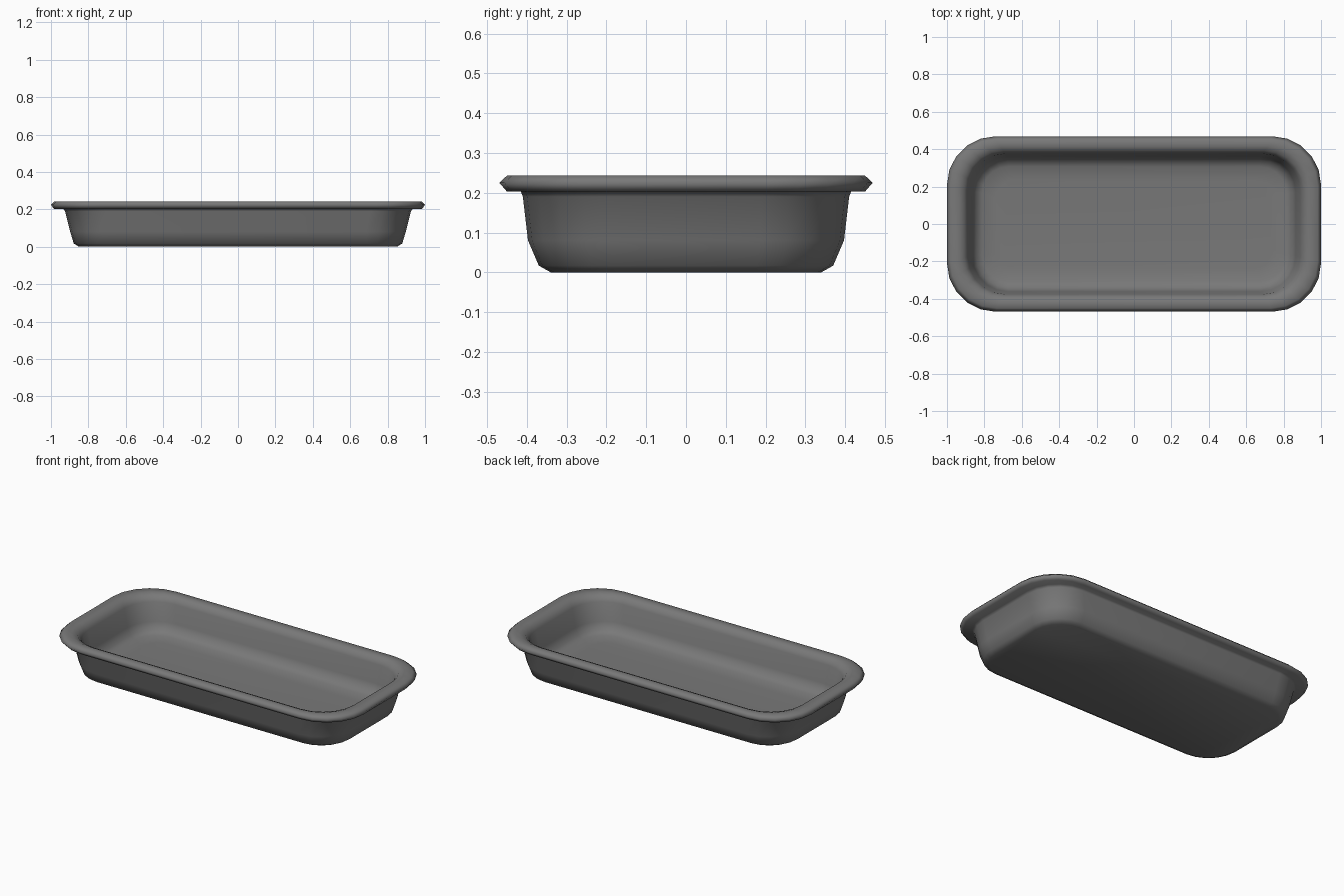
import bpy, bmesh, math

cube = bpy.data.objects.get("Cube")
if cube:
    bpy.data.objects.remove(cube, do_unlink=True)

CORNER_STEPS = 5

grey = bpy.data.materials.new("dark_grey")
grey.use_nodes = True
color = (0.19, 0.19, 0.19, 1)
grey.diffuse_color = color
grey.node_tree.nodes["Principled BSDF"].inputs["Base Color"].default_value = color


def rounded_ring(bm, half_x, half_y, radius, z):
    """Loop of vertices around a rounded rectangle."""
    ring = []
    corners = [(1, 1), (-1, 1), (-1, -1), (1, -1)]
    for quarter, (sx, sy) in enumerate(corners):
        for step in range(CORNER_STEPS + 1):
            a = math.pi / 2 * (quarter + step / CORNER_STEPS)
            x = sx * (half_x - radius) + radius * math.cos(a)
            y = sy * (half_y - radius) + radius * math.sin(a)
            ring.append(bm.verts.new((x, y, z)))
    return ring


# Section from the underside, over the rolled rim, down to the inside floor:
# half length, half width, corner radius, height
section = [
    (0.850, 0.340, 0.17, 0.000),
    (0.878, 0.370, 0.19, 0.017),
    (0.897, 0.397, 0.21, 0.080),
    (0.925, 0.410, 0.22, 0.190),
    (0.935, 0.415, 0.22, 0.203),
    (0.985, 0.450, 0.25, 0.203),
    (1.000, 0.469, 0.26, 0.225),
    (0.982, 0.450, 0.25, 0.243),
    (0.935, 0.415, 0.22, 0.243),
    (0.908, 0.392, 0.21, 0.233),
    (0.889, 0.376, 0.20, 0.205),
    (0.864, 0.361, 0.19, 0.095),
    (0.845, 0.340, 0.17, 0.052),
    (0.812, 0.307, 0.14, 0.036),
    (0.740, 0.235, 0.10, 0.030),
]

bm = bmesh.new()
rings = [rounded_ring(bm, *row) for row in section]
for low, high in zip(rings, rings[1:]):
    for i in range(len(low)):
        j = (i + 1) % len(low)
        bm.faces.new((low[i], low[j], high[j], high[i]))
bm.faces.new(rings[0][::-1])   # underside
bm.faces.new(rings[-1])        # inside floor
bmesh.ops.recalc_face_normals(bm, faces=bm.faces)

mesh = bpy.data.meshes.new("tray")
bm.to_mesh(mesh)
bm.free()
mesh.materials.append(grey)
tray = bpy.data.objects.new("tray", mesh)
bpy.context.collection.objects.link(tray)

# Smooth shading over the rolled rim and fillets
bpy.context.view_layer.objects.active = tray
tray.select_set(True)
bpy.ops.object.shade_smooth_by_angle(angle=math.radians(110))
